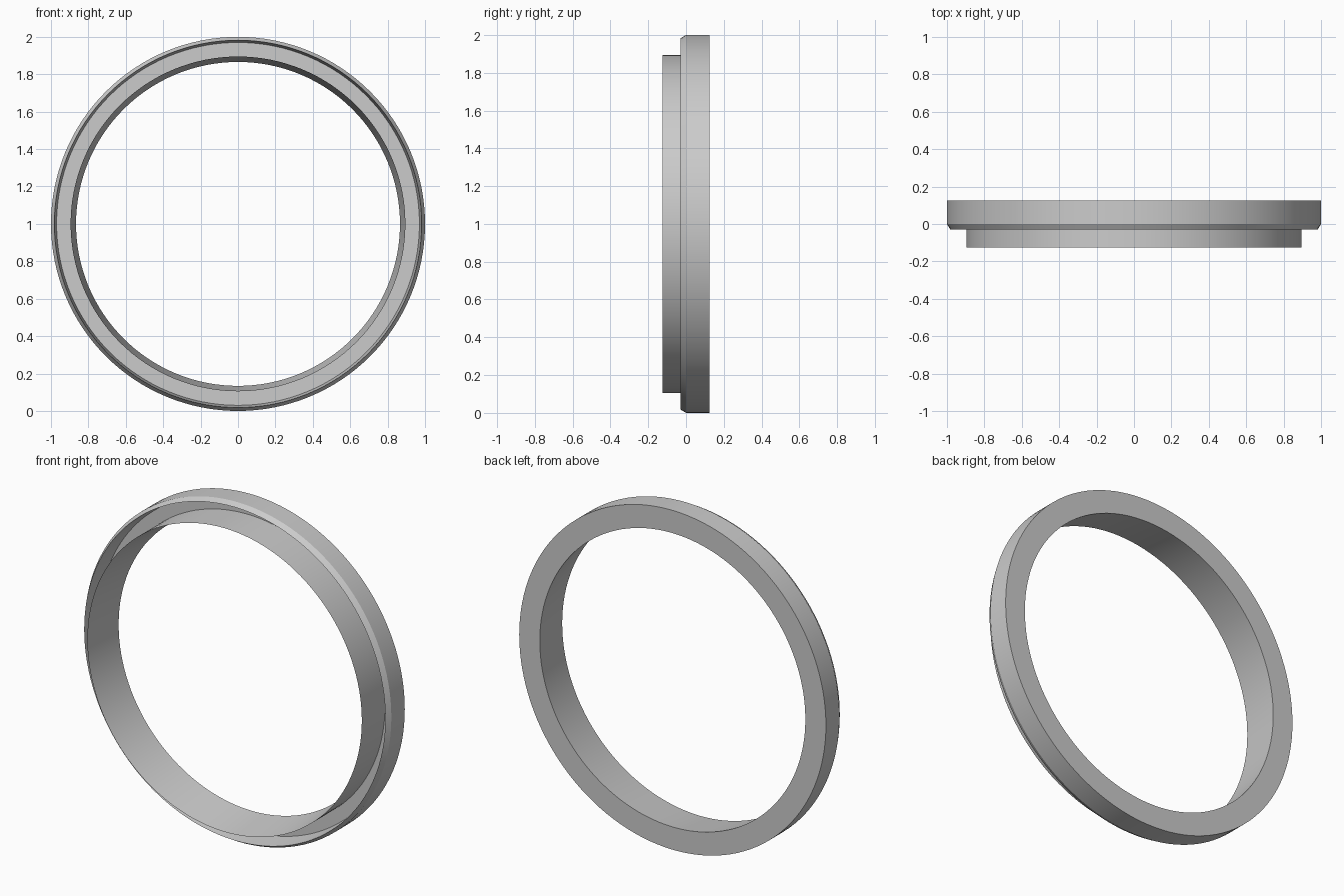
import bpy, bmesh, math

if "Cube" in bpy.data.objects:
    bpy.data.objects.remove(bpy.data.objects["Cube"])

# Cross-section of the ring as (radius, depth), a closed loop
PROFILE = [
    (1.0, 0.125),     # back outer edge
    (1.0, 0.0),       # start of the outer chamfer
    (0.982, -0.03),   # sharp rim
    (0.97, 0.09),     # groove floor, outer corner
    (0.895, 0.09),    # groove floor, inner corner
    (0.895, -0.125),  # thin front lip
    (0.866, 0.125),   # back inner edge of the tapered bore
]
SEGMENTS = 128

gray = bpy.data.materials.new("plain gray")
gray.diffuse_color = (0.6, 0.6, 0.6, 1)
gray.use_nodes = True
gray.node_tree.nodes["Principled BSDF"].inputs["Base Color"].default_value = gray.diffuse_color

# Revolve the cross-section around the y axis
bm = bmesh.new()
rings = []
for i in range(SEGMENTS):
    a = 2 * math.pi * i / SEGMENTS
    rings.append([bm.verts.new((r * math.cos(a), y, 1 + r * math.sin(a)))
                  for r, y in PROFILE])
n = len(PROFILE)
for i in range(SEGMENTS):
    here, there = rings[i], rings[(i + 1) % SEGMENTS]
    for k in range(n):
        m = (k + 1) % n
        bm.faces.new((here[k], here[m], there[m], there[k]))
bmesh.ops.recalc_face_normals(bm, faces=bm.faces)

mesh = bpy.data.meshes.new("grooved_ring")
bm.to_mesh(mesh)
bm.free()
mesh.materials.append(gray)
ring = bpy.data.objects.new("grooved_ring", mesh)
bpy.context.collection.objects.link(ring)

# Smooth round surfaces with crisp edges
bpy.context.view_layer.objects.active = ring
ring.select_set(True)
bpy.ops.object.shade_smooth_by_angle(angle=math.radians(25))
